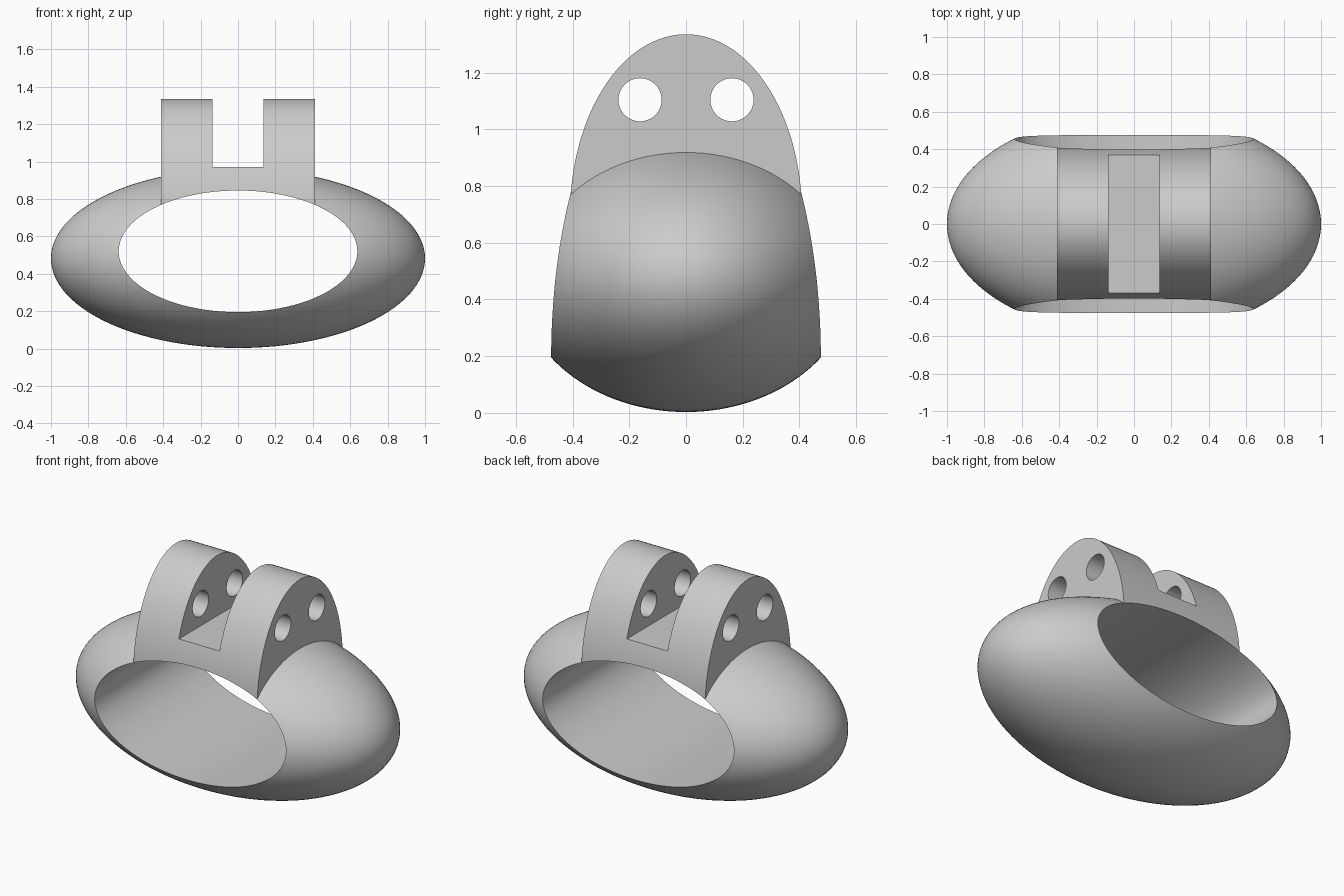
import bpy, math

if "Cube" in bpy.data.objects:
    bpy.data.objects.remove(bpy.data.objects["Cube"], do_unlink=True)

grey = bpy.data.materials.new("plain_grey")
grey.use_nodes = True
colour = (0.6, 0.6, 0.6, 1)
grey.diffuse_color = colour
grey.node_tree.nodes["Principled BSDF"].inputs["Base Color"].default_value = colour

ALONG_X = (0, math.pi / 2, 0)
ALONG_Y = (math.pi / 2, 0, 0)


def finish(name, size):
    """Name the new object, bake its rotation, then stretch it to size."""
    ob = bpy.context.object
    ob.name = name
    bpy.ops.object.transform_apply(location=False, rotation=True, scale=False)
    ob.scale = size
    bpy.ops.object.transform_apply(location=False, rotation=False, scale=True)
    ob.data.materials.append(grey)
    return ob


def rod(name, centre, size, axis, sides=96):
    bpy.ops.mesh.primitive_cylinder_add(vertices=sides, radius=1, depth=2,
                                        location=centre, rotation=axis)
    return finish(name, size)


def box(name, centre, size):
    bpy.ops.mesh.primitive_cube_add(size=2, location=centre)
    return finish(name, size)


def combine(target, tool, operation):
    """Apply a boolean and discard the tool."""
    mod = target.modifiers.new(operation, 'BOOLEAN')
    mod.operation, mod.solver, mod.object = operation, 'EXACT', tool
    tool.hide_render = True
    bpy.context.view_layer.objects.active = target
    bpy.ops.object.modifier_apply(modifier=mod.name)
    bpy.data.objects.remove(tool, do_unlink=True)


# Rounded band: a squashed ellipsoid with its poles inside the opening
bpy.ops.mesh.primitive_uv_sphere_add(segments=128, ring_count=64, radius=1,
                                     location=(0, 0, 0.482), rotation=ALONG_Y)
band = finish("ring_band", (1, 0.594, 0.479))

# Arched bracket on top; its lower half is trimmed away inside the band
bracket = rod("bracket", (0, 0, 0.7), (0.413, 0.409, 0.635), ALONG_X, 128)
combine(bracket, box("lower_trim", (0, 0, 0.2), (1, 1, 0.5)), 'DIFFERENCE')

# Slot between the two lugs
combine(bracket, box("slot", (0, 0, 1.47), (0.136, 1, 0.5)), 'DIFFERENCE')

# Pin holes through both lugs
for y in (-0.162, 0.162):
    combine(bracket, rod("pin_hole", (0, y, 1.104), (1, 0.076, 0.076), ALONG_X, 64),
            'DIFFERENCE')

# Join, then cut the oval opening from front to back
combine(band, bracket, 'UNION')
combine(band, rod("opening", (0, 0, 0.52), (0.638, 1, 0.325), ALONG_Y, 128),
        'DIFFERENCE')

bpy.ops.object.select_all(action='DESELECT')
band.select_set(True)
bpy.context.view_layer.objects.active = band
bpy.ops.object.shade_smooth_by_angle(angle=math.radians(30))
